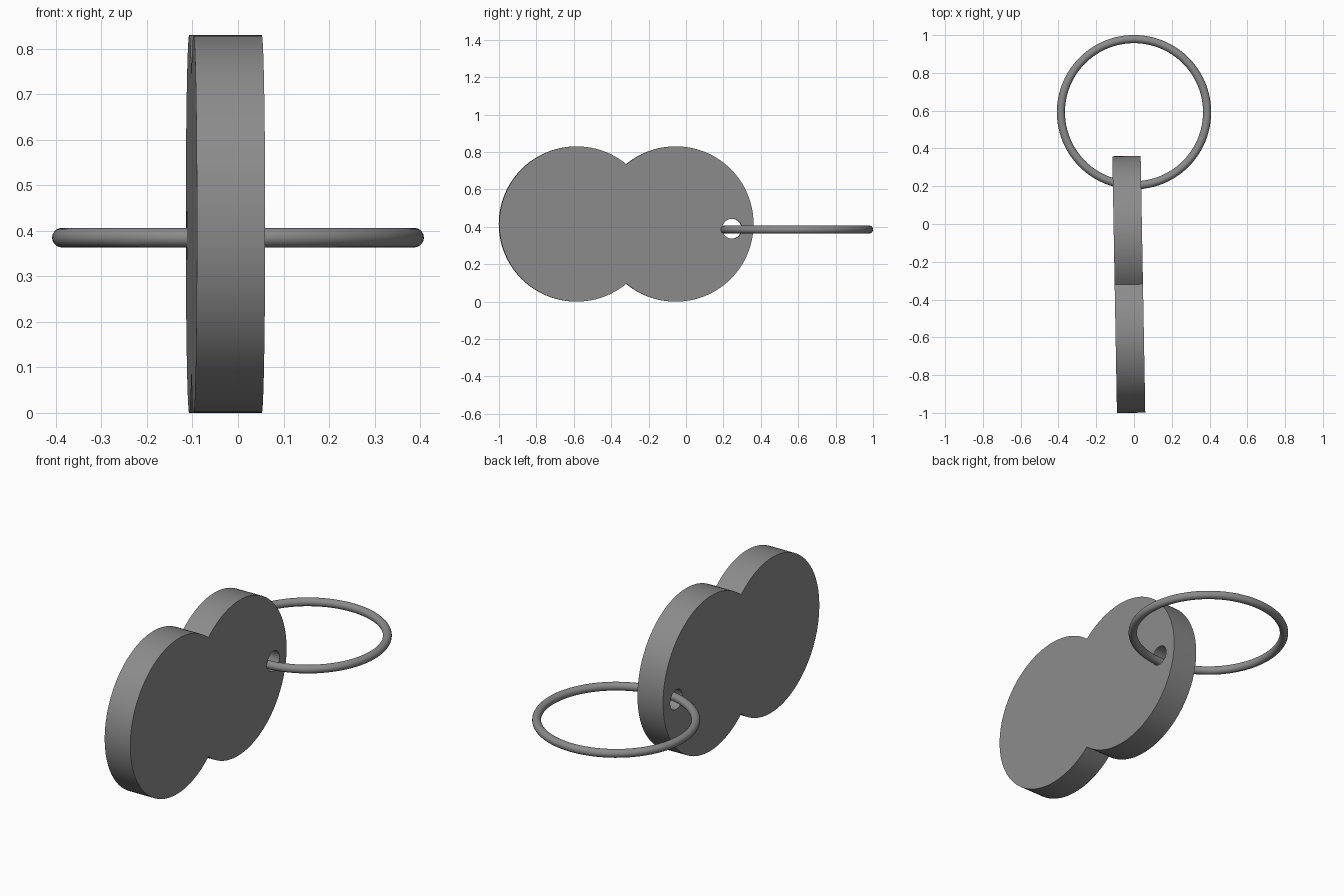
import bpy
import math

if "Cube" in bpy.data.objects:
    bpy.data.objects.remove(bpy.data.objects["Cube"])

grey = bpy.data.materials.new("plain grey")
grey.diffuse_color = (0.26, 0.26, 0.26, 1)
grey.use_nodes = True
grey.node_tree.nodes["Principled BSDF"].inputs["Base Color"].default_value = grey.diffuse_color

R = 0.415      # lobe radius
HALF = 0.265   # half the distance between lobe centres
THICK = 0.15


def arc(cx, cy, r, start, end, n):
    """n points along an arc, end point left out"""
    return [(cx + r * math.cos(start + (end - start) * i / n),
             cy + r * math.sin(start + (end - start) * i / n)) for i in range(n)]


def smooth(obj, angle):
    bpy.ops.object.select_all(action='DESELECT')
    obj.select_set(True)
    bpy.context.view_layer.objects.active = obj
    bpy.ops.object.shade_smooth_by_angle(angle=math.radians(angle))


# Tag: two overlapping discs with a round hole, extruded from one flat profile
notch = math.acos(-HALF / R)
outline = (arc(HALF, 0, R, -notch, notch, 80)
           + arc(-HALF, 0, R, math.pi - notch, math.pi + notch, 80))
hole = arc(0.565, -0.025, 0.053, 0, 2 * math.pi, 40)

curve = bpy.data.curves.new("tag", 'CURVE')
curve.dimensions = '2D'
curve.fill_mode = 'BOTH'
curve.extrude = THICK / 2
for points in (outline, hole):
    spline = curve.splines.new('POLY')
    spline.points.add(len(points) - 1)
    for p, (x, y) in zip(spline.points, points):
        p.co = (x, y, 0, 1)
    spline.use_cyclic_u = True
curve.materials.append(grey)
tag = bpy.data.objects.new("tag", curve)
bpy.context.collection.objects.link(tag)
tag.location = (-0.0275, -0.32, R)
tag.rotation_euler = (math.pi / 2, 0, math.pi / 2 + 0.018)
bpy.ops.object.select_all(action='DESELECT')
tag.select_set(True)
bpy.context.view_layer.objects.active = tag
bpy.ops.object.convert(target='MESH')
tag = bpy.context.object
# Weld walls to the flat faces
bpy.ops.object.mode_set(mode='EDIT')
bpy.ops.mesh.select_all(action='SELECT')
bpy.ops.mesh.remove_doubles(threshold=0.0001)
bpy.ops.mesh.normals_make_consistent(inside=False)
bpy.ops.object.mode_set(mode='OBJECT')
smooth(tag, 30)

# Ring passing through the hole
bpy.ops.mesh.primitive_torus_add(location=(0, 0.592, 0.385), major_radius=0.387,
                                 minor_radius=0.0215, major_segments=96, minor_segments=20)
ring = bpy.context.object
ring.name = "ring"
ring.data.materials.append(grey)
smooth(ring, 60)
